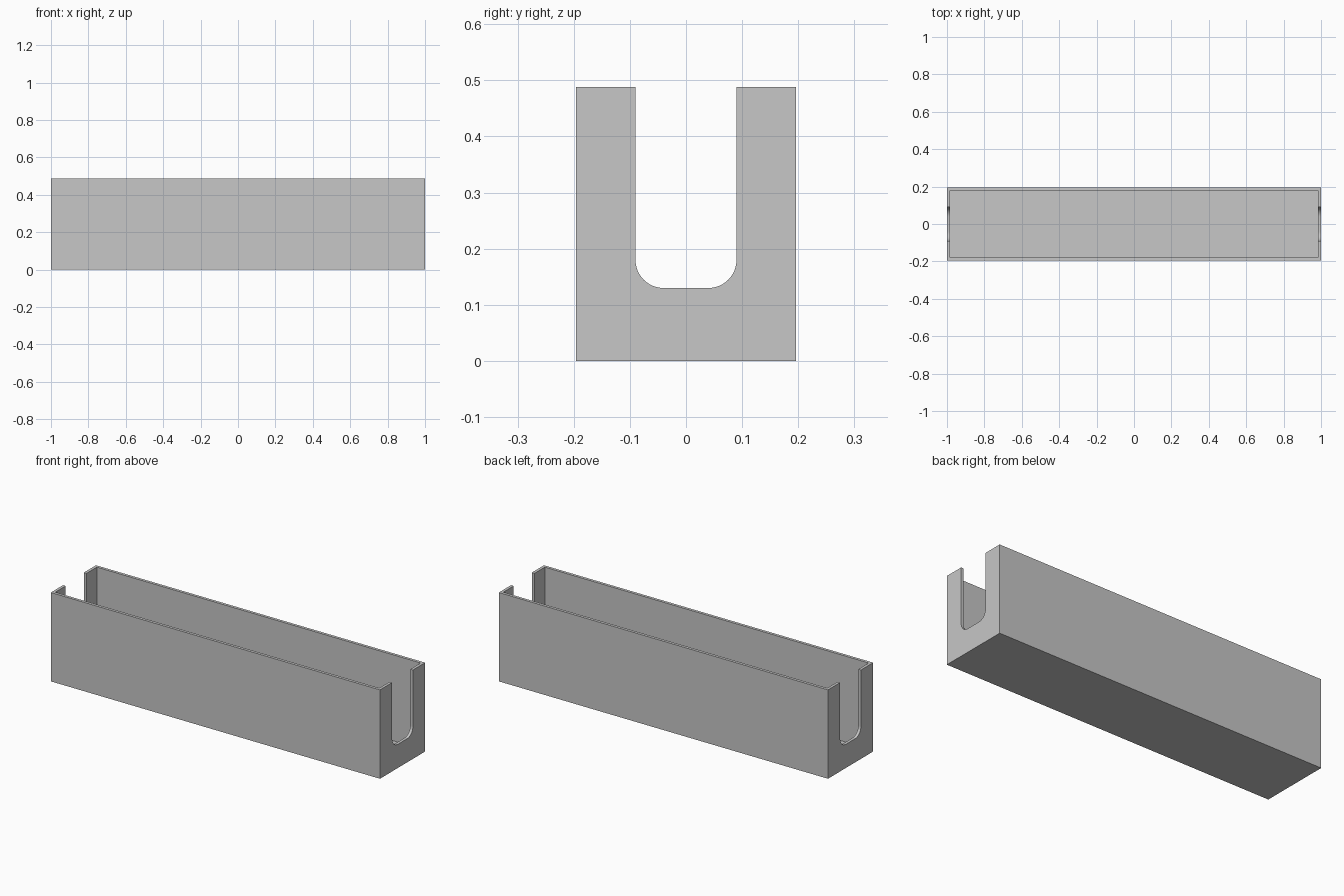
import bpy
import math

default = bpy.data.objects.get("Cube")
if default:
    bpy.data.objects.remove(default, do_unlink=True)

LENGTH, DEPTH, HEIGHT, WALL = 2.0, 0.392, 0.488, 0.016
SLOT_HALF, SLOT_BOTTOM, SLOT_RADIUS = 0.09, 0.13, 0.05

grey = bpy.data.materials.new("plain_grey")
grey.use_nodes = True
colour = (0.57, 0.57, 0.57, 1)
grey.diffuse_color = colour
grey.node_tree.nodes["Principled BSDF"].inputs["Base Color"].default_value = colour


def prism(name, profile, length):
    """Extrude a closed y-z profile along x, centred on x = 0."""
    n = len(profile)
    verts = [(x, y, z) for x in (-length / 2, length / 2) for y, z in profile]
    faces = [tuple(reversed(range(n))), tuple(range(n, 2 * n))]
    faces += [(i, (i + 1) % n, n + (i + 1) % n, n + i) for i in range(n)]
    mesh = bpy.data.meshes.new(name)
    mesh.from_pydata(verts, [], faces)
    mesh.materials.append(grey)
    obj = bpy.data.objects.new(name, mesh)
    bpy.context.collection.objects.link(obj)
    return obj


def rectangle(half, low, high):
    return [(-half, low), (half, low), (half, high), (-half, high)]


def arc(cy, cz, start):
    steps = 12
    angles = [math.radians(start + 90 * i / steps) for i in range(steps + 1)]
    return [(cy + SLOT_RADIUS * math.cos(a), cz + SLOT_RADIUS * math.sin(a)) for a in angles]


# Open-topped tray body
tray = prism("open_tray", rectangle(DEPTH / 2, 0, HEIGHT), LENGTH)

# Inner cavity
cavity = prism("cavity_cutter", rectangle(DEPTH / 2 - WALL, WALL, HEIGHT + 0.1),
               LENGTH - 2 * WALL)

# Rounded U slot through both end walls
centre_y, centre_z = SLOT_HALF - SLOT_RADIUS, SLOT_BOTTOM + SLOT_RADIUS
top = HEIGHT + 0.2
slot_profile = (arc(-centre_y, centre_z, 180) + arc(centre_y, centre_z, 270)
                + [(SLOT_HALF, top), (-SLOT_HALF, top)])
slot = prism("slot_cutter", slot_profile, LENGTH + 0.2)

# Apply the cuts and remove the cutters
for cutter in (cavity, slot):
    cutter.hide_render = True
    cut = tray.modifiers.new(cutter.name, 'BOOLEAN')
    cut.operation = 'DIFFERENCE'
    cut.solver = 'EXACT'
    cut.object = cutter
    bpy.context.view_layer.objects.active = tray
    bpy.ops.object.modifier_apply(modifier=cut.name)
    bpy.data.objects.remove(cutter, do_unlink=True)

# Smooth the slot corners, keep the box edges sharp
bpy.ops.object.select_all(action='DESELECT')
tray.select_set(True)
bpy.context.view_layer.objects.active = tray
bpy.ops.object.shade_smooth_by_angle(angle=math.radians(30))
